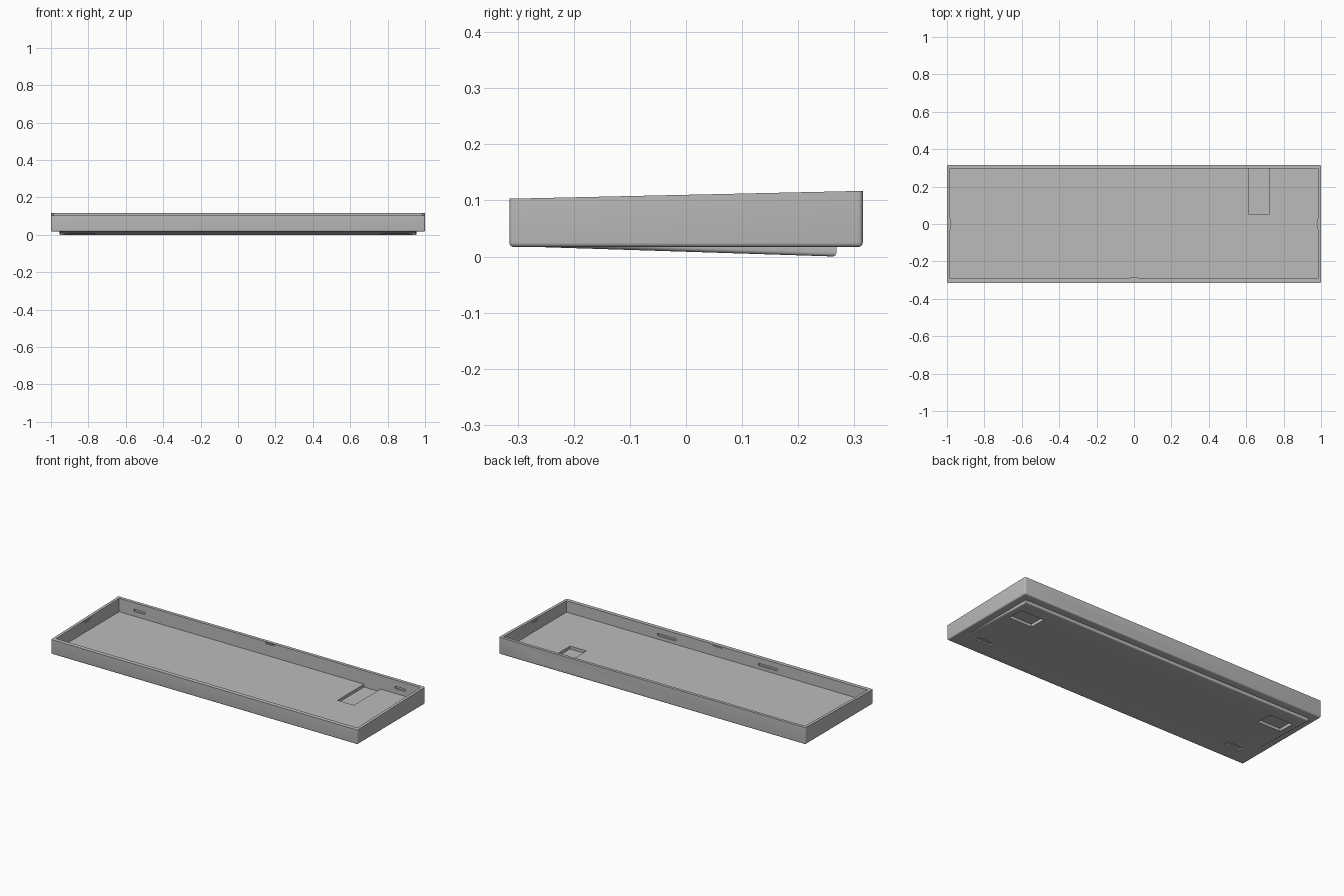
import bpy
import bmesh
import math

cube = bpy.data.objects.get("Cube")
if cube:
    bpy.data.objects.remove(cube, do_unlink=True)

grey = bpy.data.materials.new("mid_grey")
grey.use_nodes = True
grey.diffuse_color = (0.5, 0.5, 0.5, 1)
grey.node_tree.nodes["Principled BSDF"].inputs["Base Color"].default_value = (0.5, 0.5, 0.5, 1)


def finish(name, bm):
    bmesh.ops.recalc_face_normals(bm, faces=bm.faces)
    mesh = bpy.data.meshes.new(name)
    bm.to_mesh(mesh)
    bm.free()
    mesh.materials.append(grey)
    obj = bpy.data.objects.new(name, mesh)
    bpy.context.collection.objects.link(obj)
    return obj


def prism(name, profile, x0, x1, radius=0, rule=None):
    """Extrude a (y, z) profile along x and round the edges chosen by rule."""
    bm = bmesh.new()
    face = bm.faces.new([bm.verts.new((x0, y, z)) for y, z in profile])
    new = bmesh.ops.extrude_face_region(bm, geom=[face])["geom"]
    moved = [v for v in new if isinstance(v, bmesh.types.BMVert)]
    bmesh.ops.translate(bm, verts=moved, vec=(x1 - x0, 0, 0))
    if radius:
        edges = [e for e in bm.edges if rule(e)]
        bmesh.ops.bevel(bm, geom=edges, offset=radius, segments=4,
                        profile=0.5, affect='EDGES')
    return finish(name, bm)


def block(name, x, y, z, sx, sy, sz):
    a, b = y - sy / 2, y + sy / 2
    c, d = z - sz / 2, z + sz / 2
    return prism(name, [(a, c), (b, c), (b, d), (a, d)], x - sx / 2, x + sx / 2)


def combine(target, tool, operation):
    mod = target.modifiers.new("join", 'BOOLEAN')
    mod.operation = operation
    mod.solver = 'EXACT'
    mod.object = tool
    bpy.context.view_layer.objects.active = target
    bpy.ops.object.modifier_apply(modifier=mod.name)
    bpy.data.objects.remove(tool, do_unlink=True)


def cut(tool):
    combine(case, tool, 'DIFFERENCE')


# Outer shell with a sloping rim and rounded lower edges
def below_rim(edge):
    return any(v.co.z < 0.05 for v in edge.verts)


case = prism("tray_case", [(-0.315, 0.017), (0.315, 0.017), (0.315, 0.117), (-0.315, 0.103)],
             -1, 1, 0.008, below_rim)

# Tilting wedge underneath
wedge = prism("base_wedge", [(-0.28, 0.0175), (0.268, 0), (0.268, 0.03), (-0.28, 0.03)],
              -0.955, 0.955, 0.007,
              lambda e: all(v.co.z < 0.01 for v in e.verts)
              or (below_rim(e) and abs(e.verts[0].co.x - e.verts[1].co.x) < 0.01
                  and max(v.co.z for v in e.verts) < 0.025))
combine(case, wedge, 'UNION')

# Main cavity and the pocket behind the cable port
cut(block("cavity", 0, 0.003, 0.137, 1.966, 0.588, 0.2))
cut(block("port_pocket", 0.668, 0.1735, 0.045, 0.107, 0.247, 0.05))

# Rounded cable port through the back wall
bm = bmesh.new()
bmesh.ops.create_cone(bm, cap_ends=True, segments=32, radius1=0.022, radius2=0.022, depth=0.08)
for v in bm.verts:
    x, y, z = v.co
    x += math.copysign(0.011, x)
    v.co = (0.675 + x, 0.315 + z, 0.06 + y)
cut(finish("cable_port", bm))

# Clip slots in the inner walls and the recesses in the base
cut(block("back_centre_slot", 0, 0.297, 0.108, 0.06, 0.016, 0.007))
for side in (-1, 1):
    cut(block("back_slot", side * 0.85, 0.297, 0.072, 0.07, 0.018, 0.014))
    cut(block("front_slot", side * 0.33, -0.291, 0.064, 0.12, 0.02, 0.014))
    cut(block("rear_foot_recess", side * 0.84, 0.135, 0, 0.15, 0.1, 0.044))
    cut(block("front_foot_recess", side * 0.84, -0.2, 0.01, 0.1, 0.03, 0.026))

# Small curved retaining tabs on the side and front walls
for x, y, z, rx, ry in ((-0.983, 0, 0.099, 0.006, 0.03),
                        (0.983, 0, 0.099, 0.006, 0.03),
                        (0, -0.291, 0.093, 0.03, 0.006)):
    bm = bmesh.new()
    bmesh.ops.create_cone(bm, cap_ends=True, segments=24, radius1=1, radius2=1, depth=0.008)
    for v in bm.verts:
        v.co = (x + v.co.x * rx, y + v.co.y * ry, z + v.co.z)
    combine(case, finish("retaining_tab", bm), 'UNION')

bpy.ops.object.select_all(action='DESELECT')
case.select_set(True)
bpy.context.view_layer.objects.active = case
bpy.ops.object.shade_smooth_by_angle(angle=math.radians(30))
